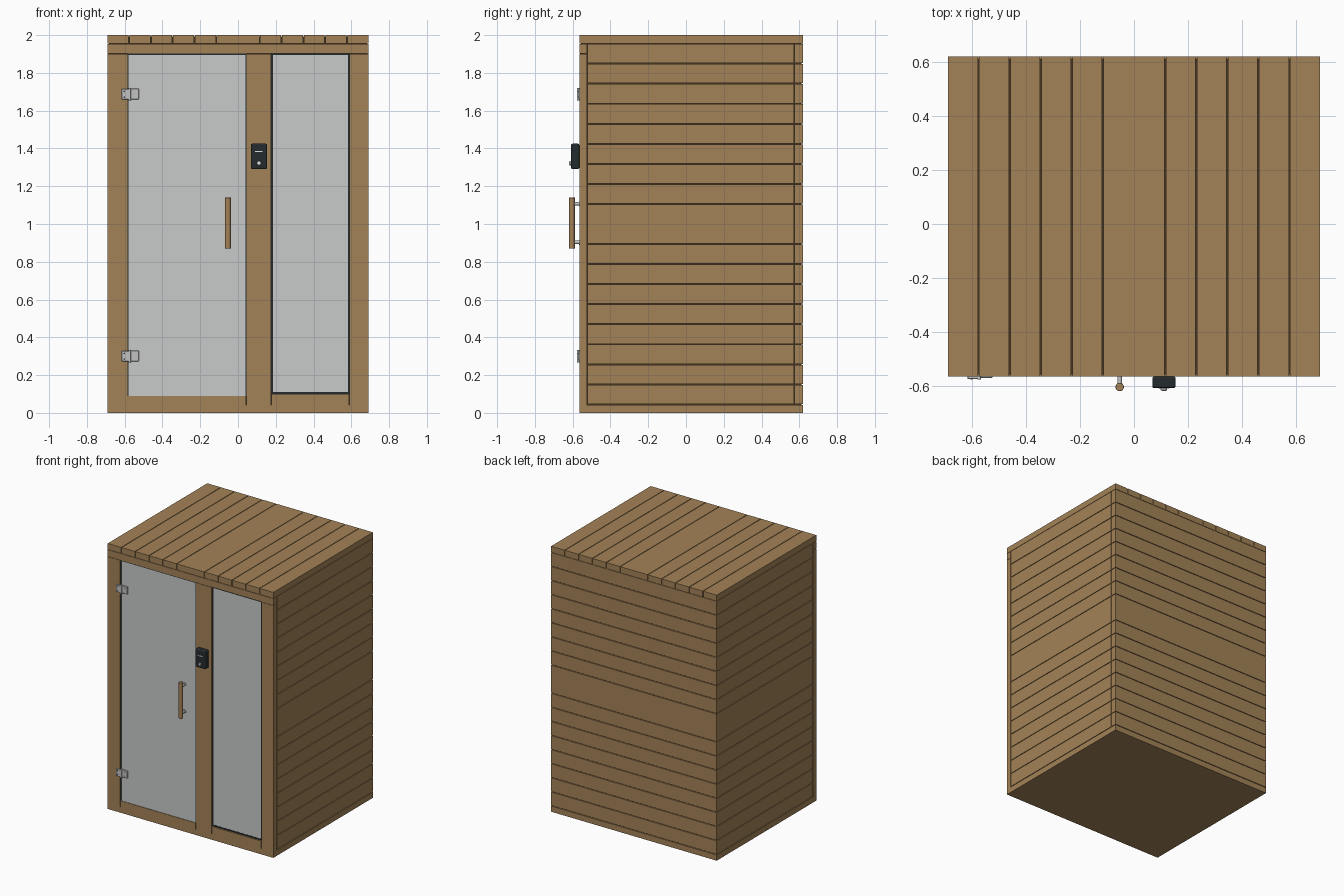
import bpy
from math import pi

cube = bpy.data.objects.get("Cube")
if cube:
    bpy.data.objects.remove(cube, do_unlink=True)


def material(name, r, g, b):
    m = bpy.data.materials.new(name)
    m.use_nodes = True
    m.diffuse_color = (r, g, b, 1)
    m.node_tree.nodes["Principled BSDF"].inputs["Base Color"].default_value = (r, g, b, 1)
    return m


WOOD = material("cedar wood", 0.37, 0.225, 0.096)
SEAM = material("dark seam", 0.06, 0.035, 0.016)
GLASS = material("frosted glass", 0.58, 0.59, 0.585)
BLACK = material("black rubber", 0.018, 0.024, 0.026)
METAL = material("satin steel", 0.54, 0.54, 0.54)
WHITE = material("white display", 0.75, 0.77, 0.77)

GAP = 0.0025          # half the joint between boards
W, FRONT, BACK, H = 0.69, -0.565, 0.62, 2.0
T = 0.045             # board thickness
GLASS_BACK = FRONT + 0.04


def box(name, x, y, z, mat, shrink="", bevel=0.0, segments=1):
    """Box from (low, high) pairs; axes listed in shrink leave a joint."""
    spans = [(a + GAP, b - GAP) if axis in shrink else (a, b)
             for axis, (a, b) in zip("xyz", (x, y, z))]
    bpy.ops.mesh.primitive_cube_add(size=1, location=[(a + b) / 2 for a, b in spans])
    ob = bpy.context.object
    ob.name = name
    ob.scale = [b - a for a, b in spans]
    bpy.ops.object.transform_apply(location=False, rotation=False, scale=True)
    ob.data.materials.append(mat)
    if bevel:
        mod = ob.modifiers.new("Bevel", "BEVEL")
        mod.width = bevel
        mod.segments = segments
    return ob


def rod(name, radius, length, loc, mat, along_y=False, bevel=0.0, sides=24):
    bpy.ops.mesh.primitive_cylinder_add(vertices=sides, radius=radius, depth=length, location=loc,
                                        rotation=(pi / 2 if along_y else 0, 0, 0))
    ob = bpy.context.object
    ob.name = name
    ob.data.materials.append(mat)
    bpy.ops.object.shade_smooth_by_angle()
    if bevel:
        mod = ob.modifiers.new("Bevel", "BEVEL")
        mod.width = bevel
        mod.segments = 2
    return ob


def board_spans(centre, pitch, count, low, high):
    """Boards mirrored about the centre, the middle one double width."""
    cuts = [centre + pitch * k for k in range(-count, count + 1) if k]
    edges = [low] + cuts + [high]
    return [(a, b) for a, b in zip(edges, edges[1:]) if b - a > 0.01]


# Floor slab
box("floor", (-W, W), (FRONT, BACK), (0, T - GAP), WOOD)

# Roof boards
for i, span in enumerate(board_spans(0, 0.1152, 5, -W - GAP, W + GAP)):
    box(f"roof_board_{i + 1}", span, (FRONT, BACK), (H - T, H), WOOD, "x")
box("roof_lining", (-W + 0.008, W - 0.008), (FRONT + 0.008, BACK - 0.008),
    (H - T - 0.012, H - 0.008), SEAM)

# Horizontal wall boards
for i, span in enumerate(board_spans(1.0, 0.1061, 8, T, H - T)):
    box(f"back_board_{i + 1}", (-W, W), (BACK - T, BACK), span, WOOD, "z")
    for side, s in (("left", 1), ("right", -1)):
        x = sorted((s * W, s * (W - T)))
        box(f"{side}_board_{i + 1}", x, (GLASS_BACK, BACK - T), span, WOOD, "yz")

# Linings close the joints from inside
box("back_lining", (-W + 0.008, W - 0.008), (BACK - T - 0.012, BACK - 0.008), (0.03, H - T), SEAM)
for side, s in (("left", 1), ("right", -1)):
    box(f"{side}_lining", sorted((s * (W - 0.008), s * (W - T - 0.012))),
        (FRONT + 0.012, BACK - 0.012), (0.03, H - T), SEAM)

# Front frame
FY = (FRONT, GLASS_BACK)
box("header", (-W, W), FY, (1.902, H - T - GAP), WOOD)
for name, x in (("right_post", (-W, -0.586)), ("middle_post", (0.045, 0.176)),
                ("left_post", (0.59, W))):
    box(name, x, FY, (T - GAP, 1.9), WOOD)
box("door_sill", (-0.584, 0.043), FY, (T - GAP, 0.09), WOOD)
box("window_sill", (0.178, 0.588), FY, (T - GAP, 0.1), WOOD)


# Glass panes with rubber seals
def pane(name, x0, x1, z0, z1, seal, bottom, y):
    box(name, (x0 + seal, x1 - seal), (y, y + 0.012), (z0 + bottom, z1 - seal), GLASS)
    ys = (y - 0.001, y + 0.02)
    box(name + "_seal_right", (x0, x0 + seal), ys, (z0, z1), BLACK)
    box(name + "_seal_left", (x1 - seal, x1), ys, (z0, z1), BLACK)
    box(name + "_seal_top", (x0 + seal, x1 - seal), ys, (z1 - seal, z1), BLACK)
    if bottom:
        box(name + "_seal_bottom", (x0 + seal, x1 - seal), ys, (z0, z0 + bottom), BLACK)


pane("door_glass", -0.586, 0.045, 0.09, 1.902, 0.006, 0, FRONT + 0.004)
pane("window_glass", 0.176, 0.59, 0.1, 1.902, 0.008, 0.011, FRONT + 0.01)

# Door hinges
for name, z in (("upper", 1.687), ("lower", 0.3)):
    box(f"{name}_hinge_post_leaf", (-0.617, -0.578), (FRONT - 0.01, FRONT + 0.002),
        (z - 0.027, z + 0.027), METAL, bevel=0.002)
    box(f"{name}_hinge_knuckle", (-0.58, -0.567), (FRONT - 0.012, FRONT + 0.006),
        (z - 0.034, z + 0.034), METAL, bevel=0.003, segments=2)
    box(f"{name}_hinge_glass_leaf", (-0.568, -0.525), (FRONT - 0.005, FRONT + 0.006),
        (z - 0.027, z + 0.03), METAL, bevel=0.002)
    for dz in (-0.015, 0.015):
        rod(f"{name}_hinge_post_screw", 0.004, 0.002, (-0.602, FRONT - 0.0105, z + dz),
            BLACK, True, sides=12)
        rod(f"{name}_hinge_glass_screw", 0.003, 0.002, (-0.546, FRONT - 0.0055, z + dz),
            METAL, True, sides=12)

# Door handle
rod("handle_bar", 0.0155, 0.27, (-0.053, -0.604, 1.005), WOOD, bevel=0.002)
for z in (0.903, 1.107):
    rod("handle_standoff", 0.009, 0.045, (-0.053, -0.577, z), METAL, True)
    rod("handle_standoff_foot", 0.013, 0.005, (-0.053, FRONT + 0.002, z), METAL, True)

# Control unit
PX, PZ = 0.111, 1.358
box("control_body", (PX - 0.043, PX + 0.043), (-0.608, FRONT), (PZ - 0.067, PZ + 0.067),
    BLACK, bevel=0.007, segments=3)
for dx, w in ((-0.014, 0.006), (0, 0.007), (0.014, 0.006)):
    box("control_display_segment", (PX + dx - w, PX + dx + w), (-0.6095, -0.607),
        (PZ + 0.022, PZ + 0.029), WHITE)
rod("control_knob", 0.012, 0.01, (PX, -0.612, PZ - 0.036), METAL, True, bevel=0.002)
rod("control_knob_cap", 0.007, 0.002, (PX, -0.6175, PZ - 0.036), WHITE, True)
